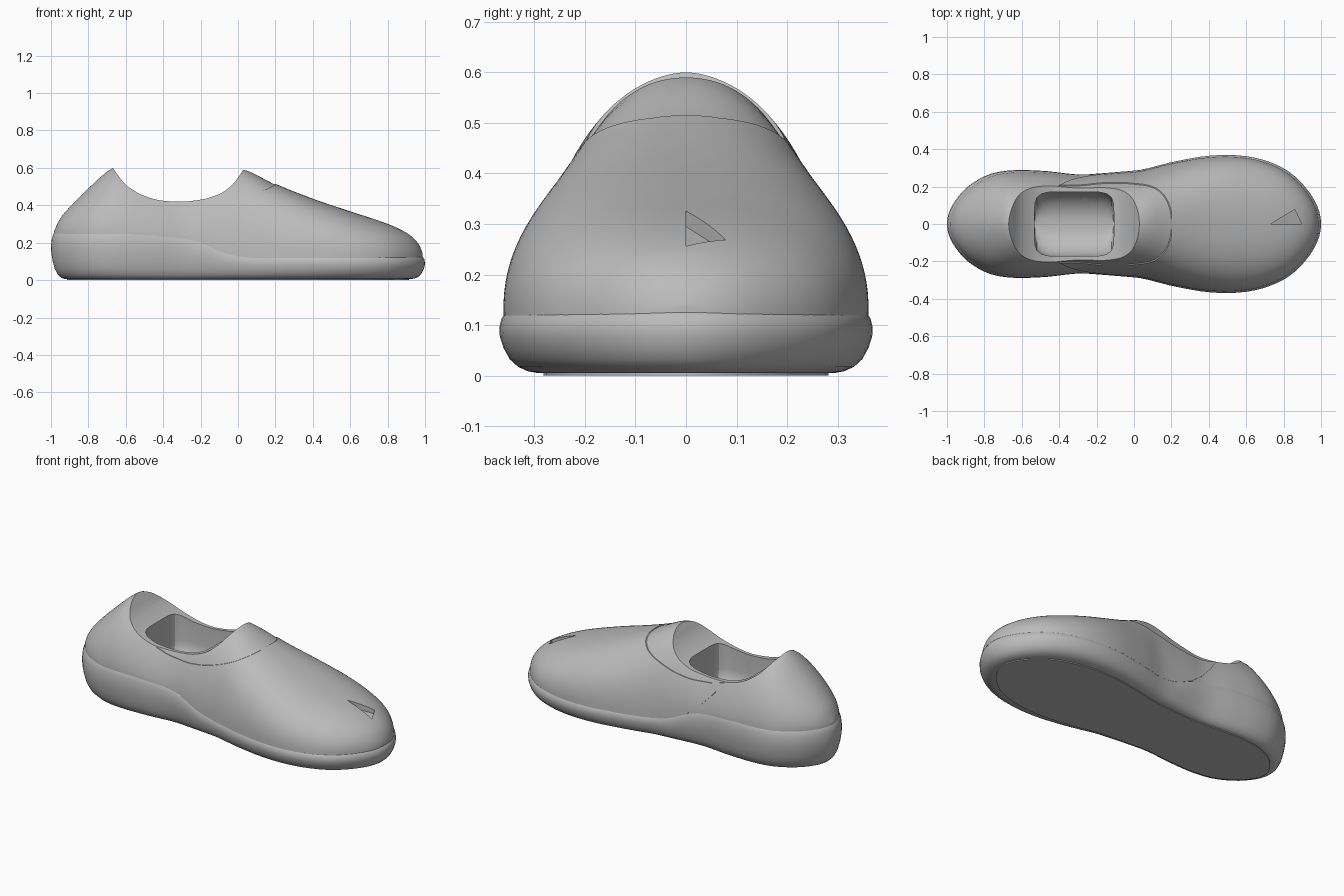
import bpy, bmesh
from math import sin, cos, pi, sqrt

cube = bpy.data.objects.get("Cube")
if cube:
    bpy.data.objects.remove(cube, do_unlink=True)

grey = bpy.data.materials.new("plain_grey")
grey.use_nodes = True
grey.diffuse_color = (0.5, 0.5, 0.5, 1)
grey.node_tree.nodes["Principled BSDF"].inputs["Base Color"].default_value = (0.5, 0.5, 0.5, 1)


def curve(pts):
    """Smooth function through (x, value) points."""
    d = [(b[1] - a[1]) / (b[0] - a[0]) for a, b in zip(pts, pts[1:])]
    m = [d[0]] + [2 * a * b / (a + b) if a * b > 0 else 0 for a, b in zip(d, d[1:])] + [d[-1]]

    def f(x):
        x = min(max(x, pts[0][0]), pts[-1][0])
        i = max(k for k in range(len(d)) if pts[k][0] <= x)
        w = pts[i + 1][0] - pts[i][0]
        t = (x - pts[i][0]) / w
        return (pts[i][1] * (1 + 2 * t) * (1 - t) ** 2 + m[i] * w * t * (1 - t) ** 2
                + pts[i + 1][1] * t * t * (3 - 2 * t) + m[i + 1] * w * t * t * (t - 1))
    return f


# Plan fullness, sole top edge, upper ridge height, section roundness
fullness = curve([(-1, .41), (-.9, .435), (-.8, .425), (-.65, .378), (-.5, .329), (-.25, .274),
                  (0, .285), (.2, .337), (.4, .398), (.55, .44), (.7, .476), (.85, .5), (1, .475)])
sole_top = curve([(-1, .255), (-.6, .255), (-.4, .242), (-.2, .21), (-.07, .155),
                  (.03, .135), (.1, .13), (1, .13)])
ridge = curve([(-.985, .26), (-.95, .33), (-.9, .39), (-.8, .49), (-.7, .58), (-.67, .6),
               (-.5, .62), (-.1, .61), (.03, .59), (.2, .51), (.4, .43), (.6, .362),
               (.8, .295), (.9, .247), (.95, .205), (.975, .165), (.985, .135)])
roundness = curve([(-1, 2), (-.7, 1.8), (-.35, 1.5), (0, 2), (.5, 2.4), (1, 2.1)])


def loft(name, rings, strips=True):
    """Skin rings of points and close both ends."""
    bm = bmesh.new()
    rows = [[bm.verts.new(p) for p in r] for r in rings]
    n = len(rows[0])
    for a, b in zip(rows, rows[1:]):
        for i in range(n):
            j = (i + 1) % n
            bm.faces.new((a[i], a[j], b[j], b[i]))
    for r in (rows[0], rows[-1]):
        if strips:
            for i in range(n // 2 - 1):
                bm.faces.new((r[i], r[i + 1], r[n - 2 - i], r[n - 1 - i]))
        else:
            bm.faces.new(r)
    bmesh.ops.recalc_face_normals(bm, faces=bm.faces)
    mesh = bpy.data.meshes.new(name)
    bm.to_mesh(mesh)
    bm.free()
    mesh.materials.append(grey)
    ob = bpy.data.objects.new(name, mesh)
    bpy.context.collection.objects.link(ob)
    return ob


def side_prism(name, profile):
    return loft(name, [[(x, y, z) for x, z in profile] for y in (-.6, .6)], False)


def activate(ob):
    bpy.ops.object.select_all(action='DESELECT')
    ob.select_set(True)
    bpy.context.view_layer.objects.active = ob


def carve(ob, cutter, mode='DIFFERENCE'):
    mod = ob.modifiers.new("carve", 'BOOLEAN')
    mod.operation, mod.solver, mod.object = mode, 'EXACT', cutter
    activate(ob)
    bpy.ops.object.modifier_apply(modifier=mod.name)


def plan_ring(inset, level, n=112):
    """Outline of the shoe, inset, at a fraction of the sole height."""
    ring = []
    for i in range(n):
        t = (i + .5) * 2 * pi / n
        x = cos(t)
        ring.append((x * (1 - inset), fullness(x) * sin(t) * (1 - inset / .36),
                     .005 + level * (sole_top(x) - .005)))
    return ring


def upper_shell(name, grow, stations=90, n=56):
    """Domed upper made of rounded cross sections from heel to toe."""
    rings = []
    for k in range(stations):
        c = cos(.02 + (pi - .04) * k / (stations - 1))
        x = c * .985
        half = .965 * fullness(c) * sqrt(1 - c * c) + grow
        base = sole_top(c) - .012
        rise = max(ridge(x) + grow - base, .01)
        e = 2 / roundness(x)
        ring = []
        for i in range(n):
            a = pi * i / (n - 1)
            y = half * abs(cos(a)) ** e * (1 if cos(a) > 0 else -1)
            ring.append((x + grow * c * .5, y, base + rise * max(sin(a), 0) ** e))
        rings.append(ring)
    return loft(name, rings)


# Sole with bulging side wall, and the thin tread plate under it
sole = loft("sole", [plan_ring(d, l) for d, l in (
    (.075, 0), (.055, .03), (.036, .1), (.02, .22), (.008, .4),
    (.001, .58), (0, .72), (.004, .86), (.012, .96), (.02, 1))])
tread = loft("tread_plate", [[(x, y, z) for x, y, _ in plan_ring(.085, 0)] for z in (0, .008)])

# Heel and collar body, and the slightly raised front panel
body = upper_shell("heel_and_collar", 0)
vamp = upper_shell("front_panel", .005)

# Front panel outline seen from the side
seam = curve([(-.4, .42), (-.3, .395), (-.2, .39), (-.1, .4), (0, .425), (.1, .462), (.2, .51)])
edge = [(-.4 + .03 * i, seam(-.4 + .03 * i)) for i in range(21)]
panel = side_prism("panel_cutter", edge + [(.24, .8), (1.2, .8), (1.2, 0), (-.12, 0),
                                           (-.2, .21), (-.27, .265), (-.34, .34)])
carve(vamp, panel, 'INTERSECT')

# Scooped ankle opening
dip = curve([(-.67, .6), (-.6, .51), (-.5, .45), (-.4, .424), (-.31, .419), (-.2, .43),
             (-.1, .46), (-.03, .51), (.03, .592)])
scoop = [(-.67 + .02 * i, dip(-.67 + .02 * i)) for i in range(36)]
collar = side_prism("collar_cutter", scoop + [(.09, .9), (-.74, .9)])
carve(body, collar)

# Foot cavity: rounded rectangle with a trough floor
levels = [(1, .8), (1, .3)] + [(cos(a * pi / 16), .3 - .14 * sin(a * pi / 16)) for a in range(1, 8)]
rings = []
for s, z in levels:
    ring = []
    for i in range(48):
        t = (i + .5) * pi / 24
        r = (abs(cos(t)) ** 6 + abs(sin(t)) ** 6) ** (-1 / 6)
        ring.append((-.32 + .212 * r * cos(t), .172 * s * r * sin(t), z))
    rings.append(ring)
cavity = loft("cavity_cutter", rings)
for part in (body, vamp, sole):
    carve(part, cavity)

# Small triangular notch on the toe
corners = [(.73, 0, .295), (.895, 0, .225), (.86, .078, .245)]
notch = loft("notch_cutter", [corners, [(x, y, .6) for x, y, _ in corners]], False)
for part in (body, vamp):
    carve(part, notch)

for cutter in (panel, collar, cavity, notch):
    bpy.data.objects.remove(cutter, do_unlink=True)
for part in (sole, tread, body, vamp):
    activate(part)
    bpy.ops.object.shade_smooth_by_angle()
